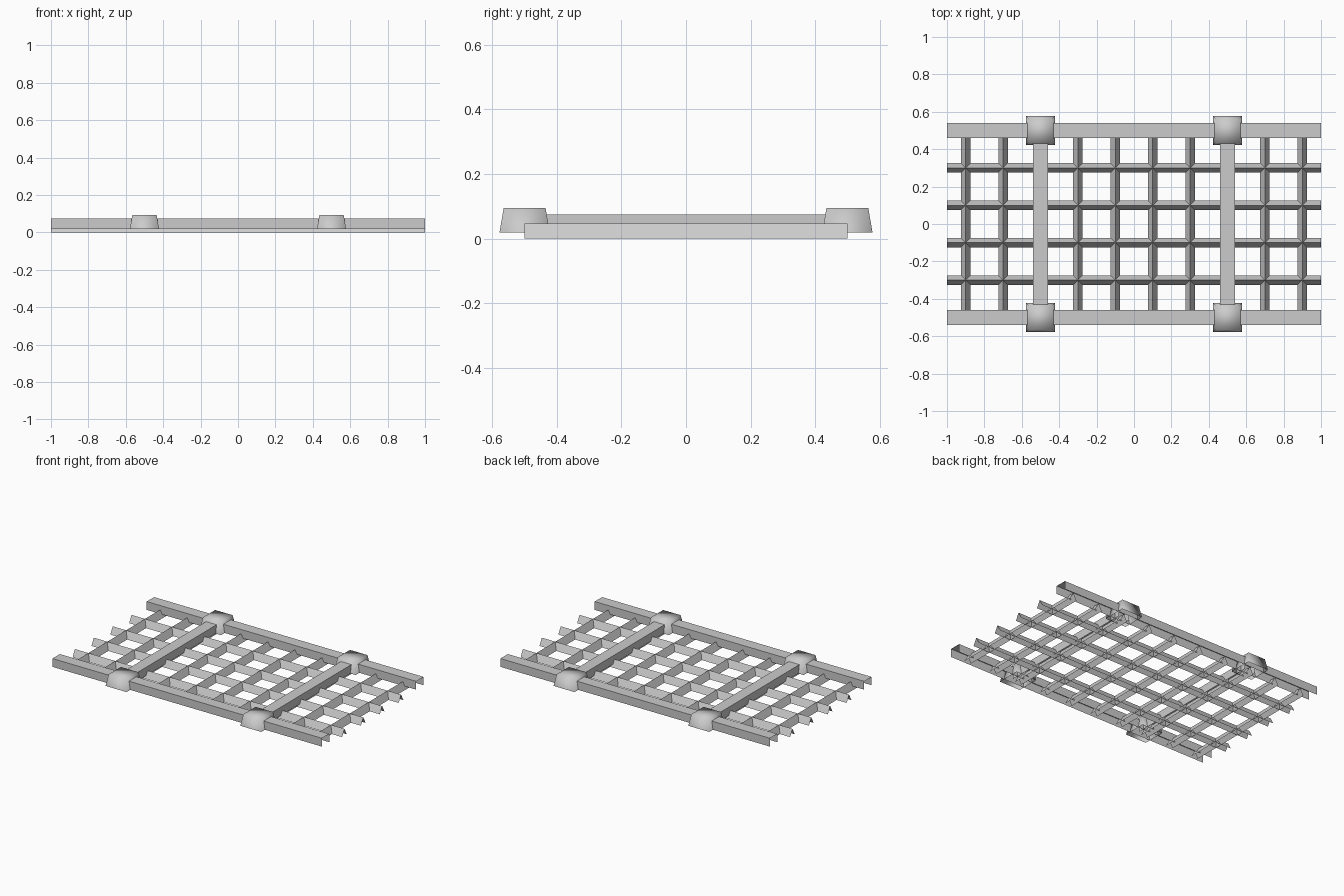
import bpy, bmesh, math

if "Cube" in bpy.data.objects:
    bpy.data.objects.remove(bpy.data.objects["Cube"])

def sheet_bar(name, profile, length, loc, along_y=False):
    """Open thin-sheet bar: a (side, height) profile swept along its length."""
    bm = bmesh.new()
    a = [bm.verts.new((-length / 2, u, z)) for u, z in profile]
    b = [bm.verts.new((length / 2, u, z)) for u, z in profile]
    for i in range(len(profile) - 1):
        bm.faces.new((a[i], b[i], b[i + 1], a[i + 1]))
    me = bpy.data.meshes.new(name)
    bm.to_mesh(me)
    bm.free()
    ob = bpy.data.objects.new(name, me)
    ob.location = loc
    if along_y:
        ob.rotation_euler.z = math.pi / 2
    bpy.context.collection.objects.link(ob)
    return ob

def cap(name, x, y):
    """Tapered, smooth-shaded block, open underneath."""
    bm = bmesh.new()
    bmesh.ops.create_cube(bm, size=2)
    bm.normal_update()
    bottom = [f for f in bm.faces if f.normal.z < -0.5]
    bmesh.ops.delete(bm, geom=bottom, context='FACES_ONLY')
    for v in bm.verts:
        top = v.co.z > 0
        half = 0.065 if top else 0.078
        v.co = (v.co.x * half, v.co.y * half, 0.094 if top else 0.018)
    for f in bm.faces:
        f.smooth = True
    me = bpy.data.meshes.new(name)
    bm.to_mesh(me)
    bm.free()
    ob = bpy.data.objects.new(name, me)
    ob.location = (x, y, 0)
    bpy.context.collection.objects.link(ob)

ridge = [(-0.025, 0), (0, 0.046), (0.025, 0)]
channel = [(-0.039, 0.018), (-0.039, 0.074), (0.039, 0.074), (0.039, 0.018)]

# lattice of ridged bars
for i in range(4):
    sheet_bar(f"long_lattice_bar_{i}", ridge, 2, (0, -0.3 + 0.2 * i, 0))
for i in range(10):
    sheet_bar(f"cross_lattice_bar_{i}", ridge, 1, (-0.9 + 0.2 * i, 0, 0), True)

# channel frame and joint caps
for s in (-1, 1):
    sheet_bar("side_rail", channel, 2, (0, 0.5 * s, 0))
    sheet_bar("cross_beam", channel, 1, (0.5 * s, 0, 0), True)
    for t in (-1, 1):
        cap("joint_cap", 0.5 * s, 0.5 * t)
